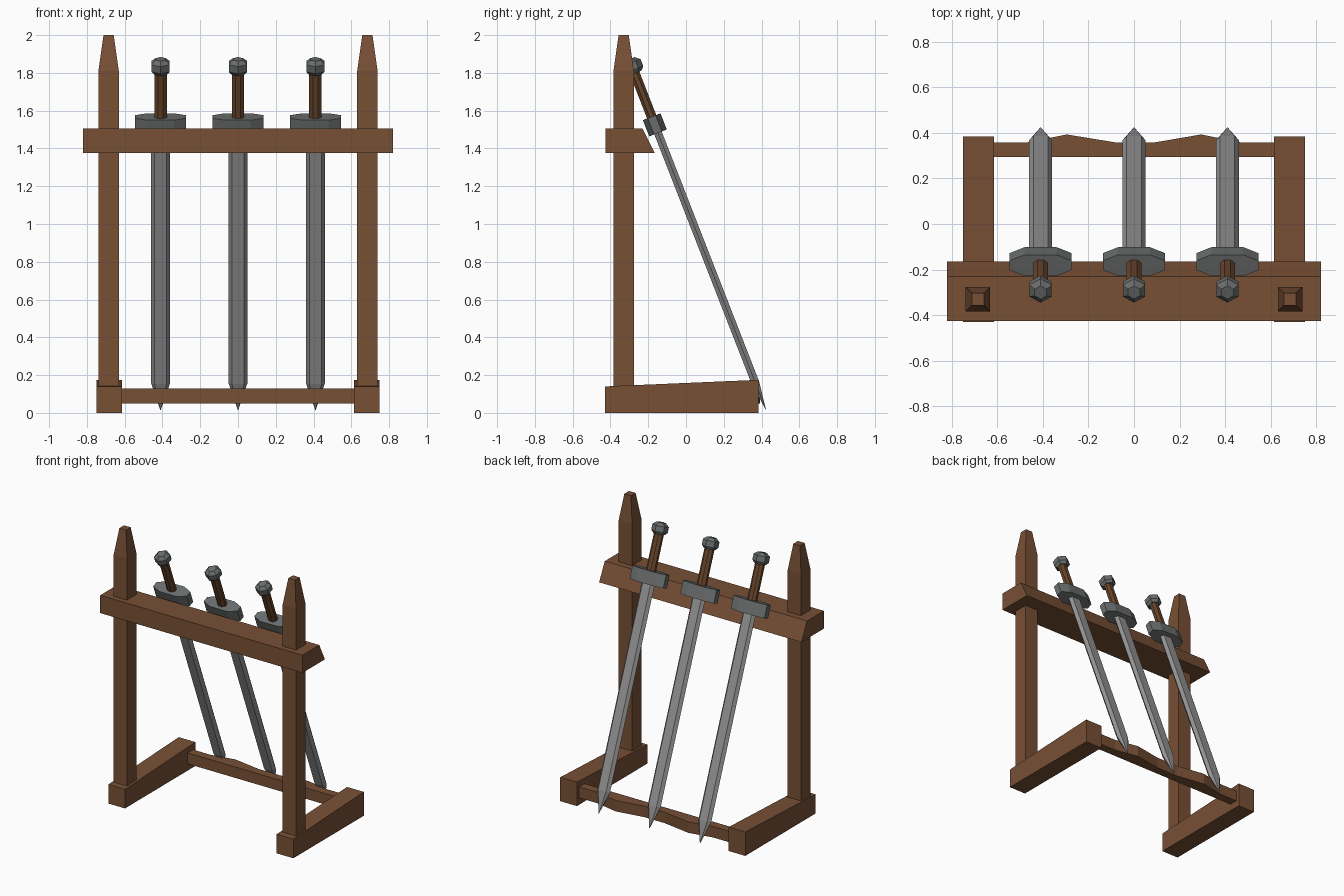
import bpy, bmesh, math
from mathutils import Matrix

if "Cube" in bpy.data.objects:
    bpy.data.objects.remove(bpy.data.objects["Cube"])


def material(name, rgb):
    m = bpy.data.materials.new(name)
    m.diffuse_color = (*rgb, 1)
    m.use_nodes = True
    m.node_tree.nodes["Principled BSDF"].inputs["Base Color"].default_value = m.diffuse_color
    return m


WOOD = material("oak_brown", (0.188, 0.080, 0.036))
GRIP = material("dark_leather_brown", (0.140, 0.060, 0.024))
STEEL = material("blade_grey", (0.29, 0.29, 0.29))
IRON = material("iron_grey", (0.145, 0.155, 0.155))


def loft(name, rings, mat, matrix=Matrix()):
    """Skin a list of equal-length point rings and cap both ends."""
    bm = bmesh.new()
    loops = [[bm.verts.new(p) for p in ring] for ring in rings]
    for a, b in zip(loops, loops[1:]):
        for i in range(len(a)):
            j = (i + 1) % len(a)
            bm.faces.new((a[i], a[j], b[j], b[i]))
    bm.faces.new(loops[0])
    bm.faces.new(loops[-1])
    bmesh.ops.remove_doubles(bm, verts=bm.verts, dist=1e-5)
    bmesh.ops.recalc_face_normals(bm, faces=bm.faces)
    mesh = bpy.data.meshes.new(name)
    bm.to_mesh(mesh)
    bm.free()
    mesh.materials.append(mat)
    ob = bpy.data.objects.new(name, mesh)
    ob.matrix_world = matrix
    bpy.context.collection.objects.link(ob)
    return ob


def along_x(profile, x0, x1):
    return [[(x, y, z) for y, z in profile] for x in (x0, x1)]


def along_z(outline, levels):
    """levels: (z, scale) pairs applied to an xy outline."""
    return [[(x * s, y * s, z) for x, y in outline] for z, s in levels]


def ngon(n, rx, ry, start):
    return [(rx * math.cos(start + math.tau * i / n),
             ry * math.sin(start + math.tau * i / n)) for i in range(n)]


# Side frames: tapered posts standing in sloped feet
square = [(-0.054, -0.054), (0.054, -0.054), (0.054, 0.054), (-0.054, 0.054)]
foot = [(-0.43, 0), (0.385, 0), (0.385, 0.175), (-0.43, 0.14)]
for side, s in (("left", -1), ("right", 1)):
    loft("post_" + side, along_z(square, [(0.02, 1), (1.81, 1), (2.0, 0.5)]),
         WOOD, Matrix.Translation((s * 0.685, -0.33, 0)))
    loft("foot_" + side, along_x(foot, s * 0.615, s * 0.75), WOOD)

# Upper rail with a slanted back face
loft("top_rail", along_x([(-0.425, 1.375), (-0.165, 1.375),
                          (-0.23, 1.505), (-0.425, 1.505)], -0.82, 0.82), WOOD)

# Lower rail with two worn bumps along its back edge
bumps = [(-0.625, 0.358), (-0.47, 0.358), (-0.295, 0.393), (-0.08, 0.358),
         (0.09, 0.358), (0.295, 0.393), (0.47, 0.358), (0.625, 0.358)]
loft("bottom_rail", [[(x, 0.295, 0.05), (x, y, 0.05), (x, y, 0.13), (x, 0.295, 0.13)]
                     for x, y in bumps], WOOD)

# Swords leaning on the rail, each built upright around its guard
blade = [(-0.051, 0), (-0.032, -0.021), (0.032, -0.021),
         (0.051, 0), (0.032, 0.021), (-0.032, 0.021)]
guard = [(-0.136, -0.022), (-0.07, -0.05), (0.07, -0.05), (0.136, -0.022),
         (0.136, 0.022), (0.07, 0.05), (-0.07, 0.05), (-0.136, 0.022)]
c = 1 / math.cos(math.pi / 8)
grip = ngon(8, 0.033 * c, 0.026 * c, math.pi / 8)
pommel = ngon(6, 0.056, 0.056, math.pi / 2)
for n, x in enumerate((-0.41, 0, 0.41), 1):
    lean = Matrix.Translation((x, -0.165, 1.525)) @ Matrix.Rotation(math.radians(21.3), 4, 'X')
    loft(f"blade_{n}", along_z(blade, [(0, 1), (-1.465, 1), (-1.624, 0.001)]), STEEL, lean)
    loft(f"guard_{n}", along_z(guard, [(-0.046, 1), (0.046, 1)]), IRON, lean)
    loft(f"grip_{n}", along_z(grip, [(0.03, 1), (0.31, 1)]), GRIP, lean)
    loft(f"pommel_{n}", along_z(pommel, [(0.293, 0.7), (0.312, 1), (0.352, 1), (0.373, 0.55)]),
         IRON, lean)
